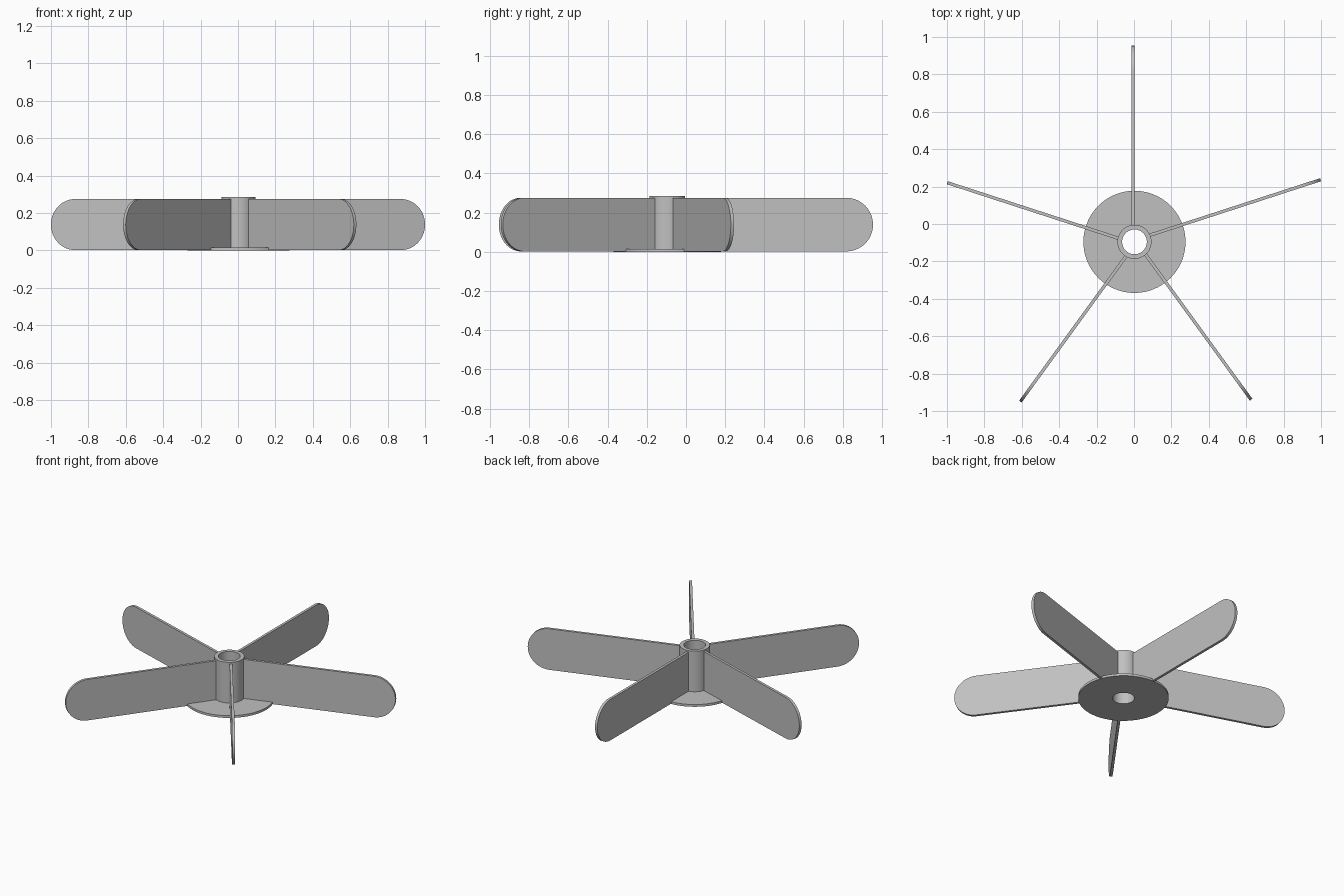
import bpy, bmesh
from math import sin, cos, pi, radians
from mathutils import Matrix, Vector

cube = bpy.data.objects.get("Cube")
if cube:
    bpy.data.objects.remove(cube, do_unlink=True)

HUB = Vector((0.0025, -0.0955, 0))
TIP_RADIUS = 1.049
HUB_RADIUS, BORE_RADIUS, HUB_TOP = 0.091, 0.066, 0.285
BLADE_BOTTOM, BLADE_TOP, BLADE_THICK = 0.002, 0.275, 0.017

grey = bpy.data.materials.new("plain grey")
grey.use_nodes = True
colour = (0.53, 0.53, 0.53, 1)
grey.diffuse_color = colour
grey.node_tree.nodes["Principled BSDF"].inputs["Base Color"].default_value = colour


def finish(name, bm):
    """Turn a bmesh into a grey, smooth-shaded object with sharp edges kept."""
    bmesh.ops.recalc_face_normals(bm, faces=bm.faces)
    mesh = bpy.data.meshes.new(name)
    bm.to_mesh(mesh)
    bm.free()
    mesh.materials.append(grey)
    obj = bpy.data.objects.new(name, mesh)
    bpy.context.collection.objects.link(obj)
    bpy.ops.object.select_all(action="DESELECT")
    obj.select_set(True)
    bpy.context.view_layer.objects.active = obj
    bpy.ops.object.shade_smooth_by_angle(angle=radians(30))
    return obj


def ring(name, inner, outer, bottom, top, sides=96):
    """Rectangular section swept around the hub axis."""
    bm = bmesh.new()
    section = [(inner, bottom), (outer, bottom), (outer, top), (inner, top)]
    loops = []
    for i in range(sides):
        a = 2 * pi * i / sides
        loops.append([bm.verts.new(HUB + Vector((r * cos(a), r * sin(a), z)))
                      for r, z in section])
    for i in range(sides):
        a, b = loops[i], loops[(i + 1) % sides]
        for j in range(4):
            k = (j + 1) % 4
            bm.faces.new((a[j], b[j], b[k], a[k]))
    return finish(name, bm)


def blade(name, angle, steps=32):
    """Upright plate with a fully rounded outer end."""
    bm = bmesh.new()
    r = (BLADE_TOP - BLADE_BOTTOM) / 2
    mid, root = BLADE_BOTTOM + r, (HUB_RADIUS + BORE_RADIUS) / 2
    outline = [(root, BLADE_TOP), (root, BLADE_BOTTOM)]
    for i in range(steps + 1):
        a = -pi / 2 + pi * i / steps
        outline.append((TIP_RADIUS - r + r * cos(a), mid + r * sin(a)))
    face = bm.faces.new([bm.verts.new((x, 0, z)) for x, z in outline])
    extruded = bmesh.ops.extrude_face_region(bm, geom=[face])["geom"]
    moved = [v for v in extruded if isinstance(v, bmesh.types.BMVert)]
    bmesh.ops.translate(bm, verts=moved, vec=(0, BLADE_THICK, 0))
    bm.transform(Matrix.Translation(HUB) @ Matrix.Rotation(angle, 4, "Z"))
    return finish(name, bm)


# Central tube and round base plate, both bored through
ring("hub_tube", BORE_RADIUS, HUB_RADIUS, 0, HUB_TOP)
ring("base_disc", BORE_RADIUS, 0.273, 0, 0.015)

# Five evenly spaced blades, the first pointing to the back
for n in range(5):
    blade(f"blade_{n + 1}", pi / 2 + n * 2 * pi / 5)
